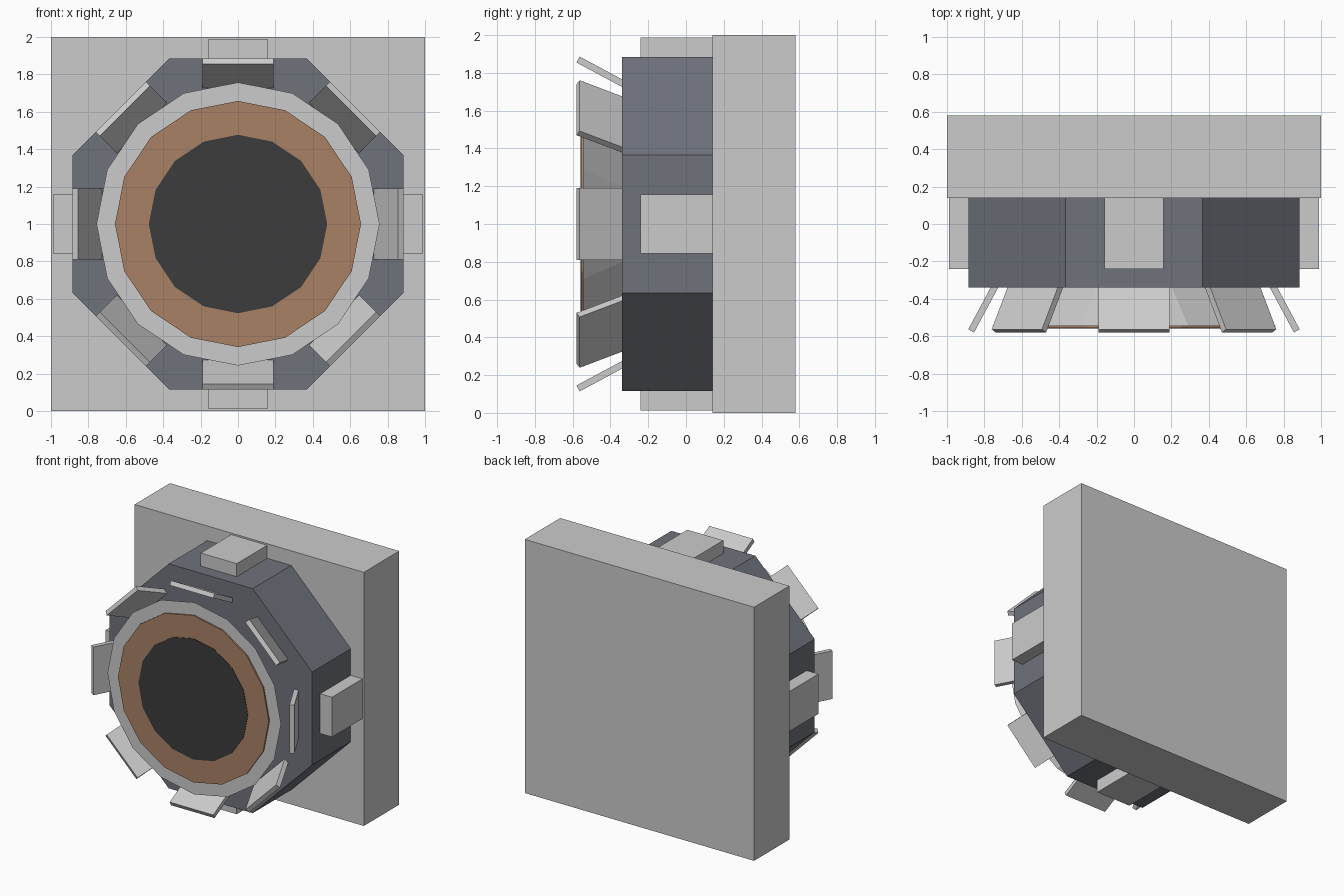
import bpy, math
from mathutils import Matrix, Vector

if "Cube" in bpy.data.objects:
    bpy.data.objects.remove(bpy.data.objects["Cube"])

CENTRE = Vector((0, 0, 1))


def colour(name, rgb):
    m = bpy.data.materials.new(name)
    m.diffuse_color = (*rgb, 1)
    m.use_nodes = True
    m.node_tree.nodes["Principled BSDF"].inputs["Base Color"].default_value = m.diffuse_color
    return m


def make(name, verts, faces, mat=None):
    me = bpy.data.meshes.new(name)
    me.from_pydata(verts, [], faces)
    ob = bpy.data.objects.new(name, me)
    bpy.context.collection.objects.link(ob)
    if mat:
        me.materials.append(mat)
    return ob


def frustum(name, n, r_front, y_front, r_back, y_back, phase=0.0, mat=None):
    """Closed n-sided solid along y, about the centre line."""
    verts = []
    for r, y in ((r_front, y_front), (r_back, y_back)):
        for i in range(n):
            a = phase + math.tau * i / n
            verts.append(CENTRE + Vector((r * math.cos(a), y, r * math.sin(a))))
    faces = [tuple(range(n)), tuple(reversed(range(n, 2 * n)))]
    faces += [(i, i + n, (i + 1) % n + n, (i + 1) % n) for i in range(n)]
    return make(name, verts, faces, mat)


def radial_bar(name, profile, half_width, angle):
    """Extrude a (y, radius) quad sideways, then turn it about the centre line."""
    turn = Matrix.Rotation(angle, 3, 'Y')
    verts = [CENTRE + turn @ Vector((x, y, r))
             for x in (-half_width, half_width) for y, r in profile]
    faces = [(0, 1, 2, 3), (7, 6, 5, 4)]
    faces += [(i, i + 4, (i + 1) % 4 + 4, (i + 1) % 4) for i in range(4)]
    return make(name, verts, faces)


housing_mat = colour("slate", (0.16, 0.17, 0.20))
copper_mat = colour("copper", (0.40, 0.22, 0.13))
dark_mat = colour("charcoal", (0.045, 0.045, 0.047))

# Square back plate
radial_bar("back_plate", [(0.14, -1), (0.58, -1), (0.58, 1), (0.14, 1)], 1, 0)

# Octagonal housing
frustum("housing", 8, 0.958, -0.34, 0.958, 0.14, math.pi / 8, housing_mat)

# Flared nozzle bell, copper ring and dark mouth
frustum("nozzle_bell", 16, 0.757, -0.545, 0.52, -0.33)
frustum("copper_ring", 16, 0.658, -0.556, 0.658, -0.54, 0, copper_mat)
frustum("nozzle_mouth", 16, 0.477, -0.559, 0.477, -0.55, 0, dark_mat)

# Four clamp blocks on the housing sides
for i in range(4):
    radial_bar(f"clamp_block_{i + 1}",
               [(-0.24, 0.80), (0.15, 0.80), (0.15, 0.988), (-0.24, 0.988)],
               0.157, i * math.pi / 2)

# Eight flaps splayed around the nozzle
for i in range(8):
    radial_bar(f"flap_{i + 1}",
               [(-0.58, 0.855), (-0.30, 0.705), (-0.283, 0.736), (-0.563, 0.886)],
               0.19, i * math.pi / 4)

# Consistent outward normals
import bmesh
for ob in bpy.data.objects:
    bm = bmesh.new()
    bm.from_mesh(ob.data)
    bmesh.ops.recalc_face_normals(bm, faces=bm.faces)
    bm.to_mesh(ob.data)
    bm.free()
